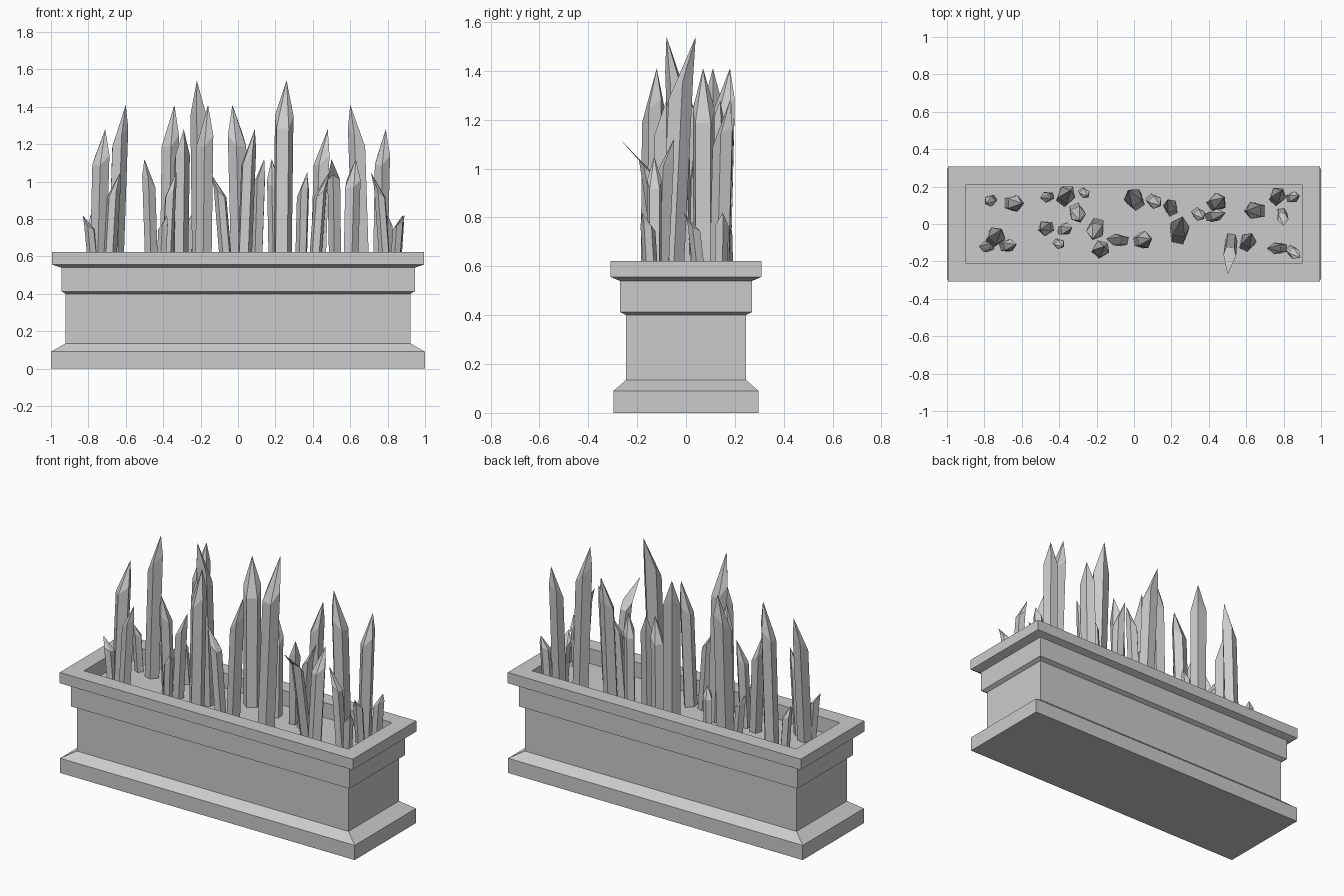
import bpy, bmesh, math, random
from mathutils import Vector

if "Cube" in bpy.data.objects:
    bpy.data.objects.remove(bpy.data.objects["Cube"])

random.seed(4)
SOIL = 0.53


def finish(bm, name):
    bmesh.ops.recalc_face_normals(bm, faces=bm.faces)
    me = bpy.data.meshes.new(name)
    bm.to_mesh(me)
    bm.free()
    ob = bpy.data.objects.new(name, me)
    bpy.context.collection.objects.link(ob)
    return ob


def loft(bm, rings):
    """Skin a list of vertex rings with quads."""
    for a, b in zip(rings, rings[1:]):
        n = len(a)
        for i in range(n):
            j = (i + 1) % n
            bm.faces.new((a[i], a[j], b[j], b[i]))


# Planter box: moulded profile of half width, half depth, height
profile = [
    (1.00, 0.297, 0.0), (1.00, 0.297, 0.09), (0.922, 0.245, 0.135),
    (0.922, 0.245, 0.40), (0.945, 0.27, 0.413), (0.945, 0.27, 0.54),
    (0.995, 0.308, 0.556), (0.995, 0.308, 0.622),
    (0.897, 0.212, 0.622), (0.897, 0.212, SOIL),
]
bm = bmesh.new()
rings = [[bm.verts.new((sx * hx, sy * hy, z))
          for sx, sy in ((-1, -1), (1, -1), (1, 1), (-1, 1))]
         for hx, hy, z in profile]
loft(bm, rings)
bm.faces.new(rings[0])
bm.faces.new(rings[-1])      # soil bed closes the inside
finish(bm, "planter_box")


def add_blade(bm, base, tip, radius):
    """Five-sided shard with a slanted shoulder and an off-centre point."""
    base, tip = Vector(base), Vector(tip)
    lean = tip - base
    flat = Vector((lean.x, lean.y, 0))
    flat = flat.normalized() if flat.length > 0 else Vector((1, 0, 0))
    mid = base + Vector((lean.x * 0.4, lean.y * 0.4, lean.z * 0.8))
    turn = math.atan2(flat.y, flat.x)
    low, high = [], []
    for i in range(5):
        a = turn + math.tau * i / 5
        r = radius * random.uniform(0.85, 1.1)
        d = Vector((math.cos(a), math.sin(a), 0))
        low.append(bm.verts.new(base + d * r * 0.95))
        up = Vector((0, 0, d.dot(flat) * lean.z * 0.06))
        high.append(bm.verts.new(mid + d * r + up))
    loft(bm, [low, high])
    bm.faces.new(low)
    point = bm.verts.new(tip)
    for i in range(5):
        bm.faces.new((high[i], high[(i + 1) % 5], point))


# Blades grouped by tip height: base x, base y, tip x, tip y
groups = {
    ("tallest", 1.54, 0.054): [
        (-.20, -.01, -.22, -.08), (.24, -.06, .26, .04)],
    ("tall", 1.41, 0.050): [
        (-.66, .11, -.60, .11), (-.37, .14, -.34, .18), (.01, .12, -.03, .18),
        (-.18, -.14, -.16, -.12), (.66, .07, .60, .07)],
    ("upper", 1.28, 0.047): [
        (-.75, -.08, -.71, -.03), (-.31, .07, -.29, .02),
        (.03, -.09, .09, -.08), (.43, .11, .48, .14), (.76, .14, .79, .18)],
    ("middle", 1.12, 0.040): [
        (-.46, -.02, -.50, -.03), (.10, .13, .14, .10), (.52, -.08, .50, -.27),
        (.60, -.11, .63, -.05), (.20, .08, .18, .13)],
    ("lower", 1.05, 0.036): [
        (-.69, -.12, -.63, -.11), (-.06, -.09, -.15, -.08),
        (.34, .06, .37, .03), (.41, .04, .49, .06), (.79, -.13, .71, -.13),
        (-.38, -.03, -.33, -.02)],
    ("short", 0.82, 0.030): [
        (-.77, -.12, -.83, -.12), (-.41, -.10, -.38, -.12),
        (-.45, .15, -.50, .14), (-.27, .17, -.25, .15), (.79, .06, .80, -.01),
        (.84, .14, .88, .15), (.84, -.14, .89, -.18), (-.76, .13, -.79, .11)],
}
for (label, height, radius), blades in groups.items():
    bm = bmesh.new()
    for bx, by, tx, ty in blades:
        add_blade(bm, (bx, by, SOIL - 0.02), (tx, ty, height), radius)
    finish(bm, label + "_plant_blades")
